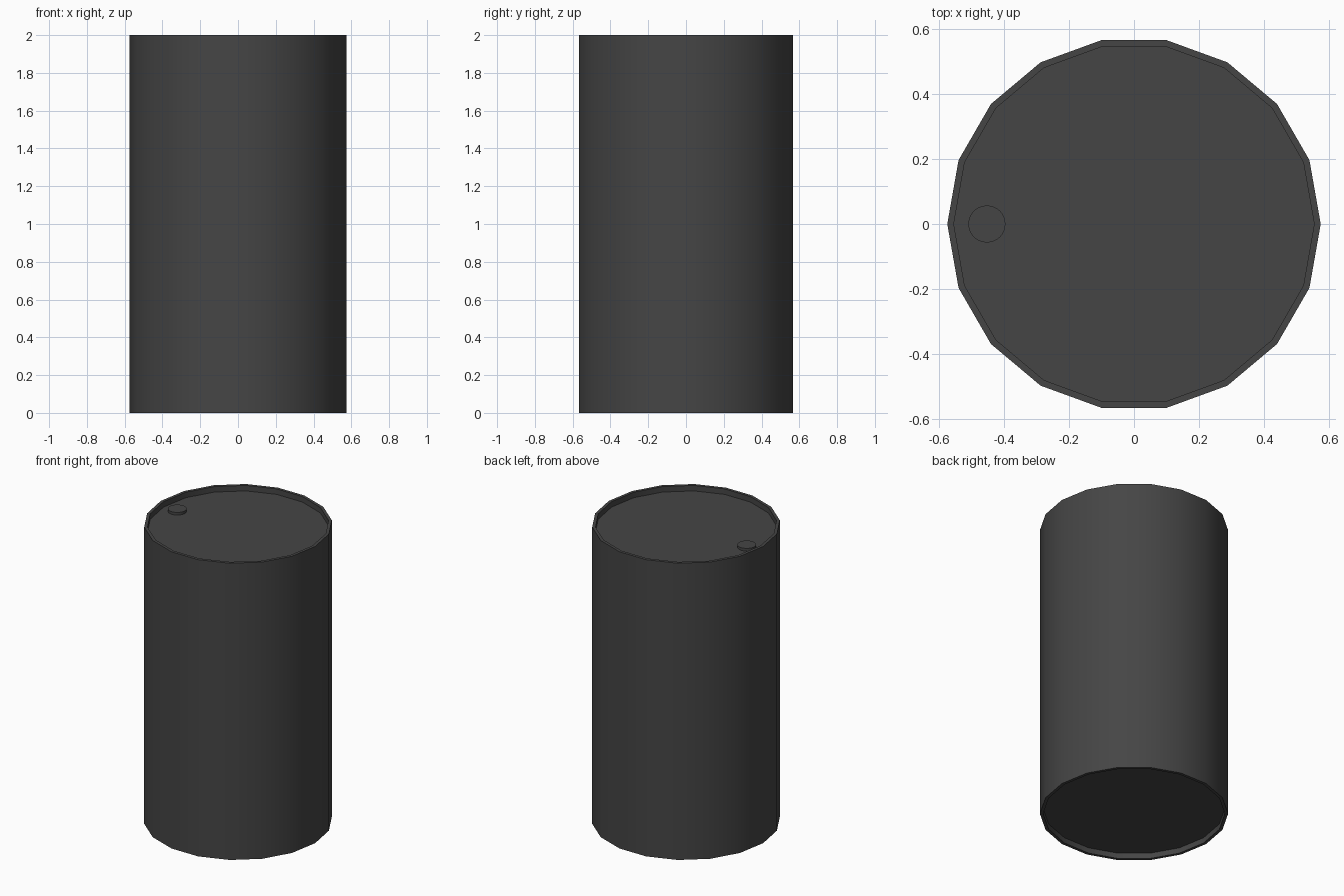
import bpy, bmesh, math

if "Cube" in bpy.data.objects:
    bpy.data.objects.remove(bpy.data.objects["Cube"])

dark = bpy.data.materials.new("dark_metal")
dark.diffuse_color = (0.06, 0.06, 0.06, 1)
dark.use_nodes = True
dark.node_tree.nodes["Principled BSDF"].inputs["Base Color"].default_value = dark.diffuse_color


def turned(name, profile, sides, x=0.0):
    """Closed solid from (radius, z) rings, bottom to top, capped at both ends."""
    bm = bmesh.new()
    rings = [[bm.verts.new((x + r * math.cos(2 * math.pi * i / sides),
                            r * math.sin(2 * math.pi * i / sides), z))
              for i in range(sides)] for r, z in profile]
    for a, b in zip(rings, rings[1:]):
        for i in range(sides):
            j = (i + 1) % sides
            bm.faces.new((a[i], a[j], b[j], b[i]))
    bm.faces.new(rings[0][::-1])
    bm.faces.new(rings[-1])
    bmesh.ops.recalc_face_normals(bm, faces=bm.faces)
    mesh = bpy.data.meshes.new(name)
    bm.to_mesh(mesh)
    bm.free()
    mesh.materials.append(dark)
    ob = bpy.data.objects.new(name, mesh)
    bpy.context.collection.objects.link(ob)
    bpy.ops.object.select_all(action='DESELECT')
    ob.select_set(True)
    bpy.context.view_layer.objects.active = ob
    bpy.ops.object.shade_smooth_by_angle(angle=math.radians(30))
    return ob


# Drum body with a raised rim and recessed panel at each end
R, RIM, DEPTH = 0.575, 0.02, 0.037
turned("drum_body", [(R - RIM, DEPTH), (R - RIM, 0), (R, 0),
                     (R, 2), (R - RIM, 2), (R - RIM, 2 - DEPTH)], 18)

# Filler cap on the lid
turned("filler_cap", [(0.057, 2 - DEPTH), (0.057, 2 - DEPTH + 0.018)], 32, x=-0.453)
